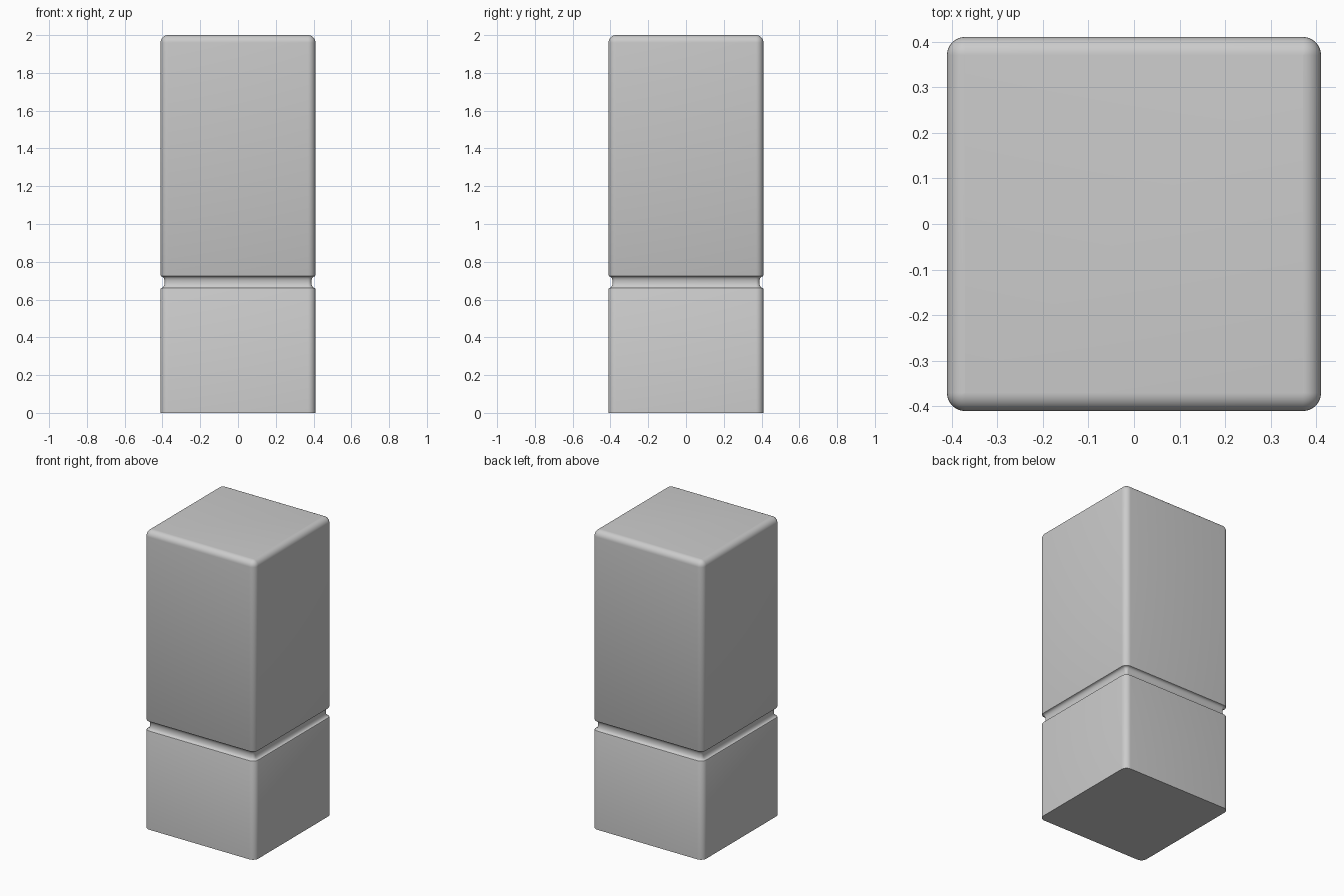
import bpy, bmesh
from math import sin, cos, pi, radians

if "Cube" in bpy.data.objects:
    bpy.data.objects.remove(bpy.data.objects["Cube"])

HALF, R, SEG = 0.41, 0.04, 8


def ring(bm, inset, z):
    """Rounded-square loop, inset from the outer wall."""
    c = HALF - R
    r = max(R - inset, 0.0005)
    verts = []
    for k, (sx, sy) in enumerate([(1, 1), (-1, 1), (-1, -1), (1, -1)]):
        for i in range(SEG + 1):
            a = (k + i / SEG) * pi / 2
            verts.append(bm.verts.new((sx * c + r * cos(a), sy * c + r * sin(a), z)))
    return verts


# Side profile as (inset, height): lower wall, concave groove, upper wall, rounded top
profile = [(0, 0), (0, 0.655), (0.002, 0.66), (0.006, 0.662)]
for i in range(1, 10):
    a = -pi / 2 + pi * i / 10
    profile.append((0.006 + 0.016 * cos(a), 0.692 + 0.030 * sin(a)))
profile += [(0.006, 0.722), (0.002, 0.724), (0, 0.729)]
for i in range(SEG + 1):
    a = pi / 2 * i / SEG
    profile.append((R - R * cos(a), 2 - R + R * sin(a)))

# Grooved block, lofted along the profile
bm = bmesh.new()
rings = [ring(bm, d, z) for d, z in profile]
n = len(rings[0])
for lo, hi in zip(rings, rings[1:]):
    for i in range(n):
        j = (i + 1) % n
        bm.faces.new((lo[i], lo[j], hi[j], hi[i]))
bm.faces.new(rings[0][::-1])
bm.faces.new(rings[-1])
bmesh.ops.recalc_face_normals(bm, faces=bm.faces)
mesh = bpy.data.meshes.new("grooved_block")
bm.to_mesh(mesh)
bm.free()
block = bpy.data.objects.new("grooved_block", mesh)
bpy.context.collection.objects.link(block)
bpy.context.view_layer.objects.active = block
block.select_set(True)
bpy.ops.object.shade_smooth_by_angle(angle=radians(35))
